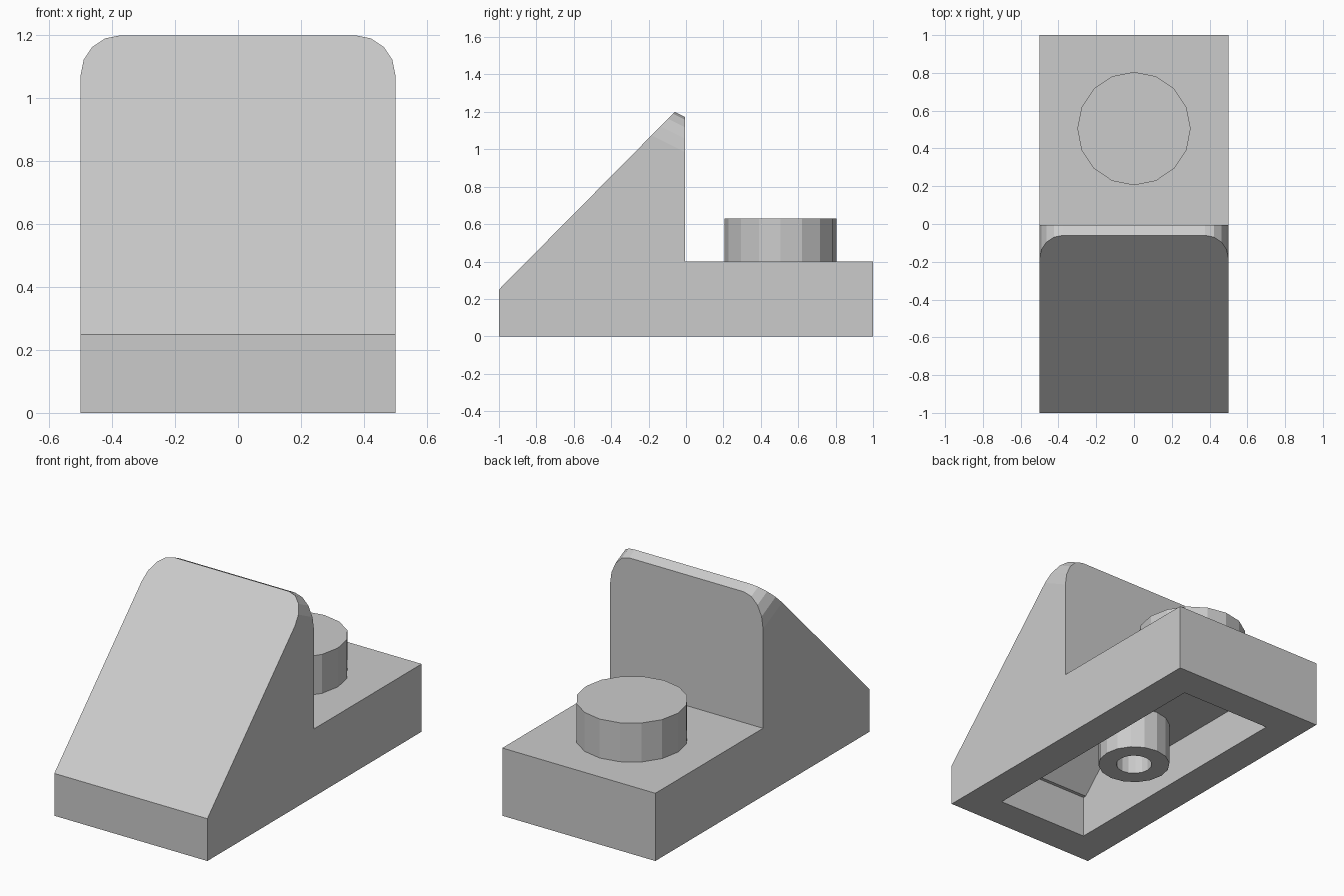
import bpy, bmesh
from math import sin, cos, pi

if "Cube" in bpy.data.objects:
    bpy.data.objects.remove(bpy.data.objects["Cube"])


def finish(name, bm):
    bmesh.ops.recalc_face_normals(bm, faces=bm.faces)
    mesh = bpy.data.meshes.new(name)
    bm.to_mesh(mesh)
    bm.free()
    obj = bpy.data.objects.new(name, mesh)
    bpy.context.collection.objects.link(obj)
    return obj


def prism(name, profile, half_width):
    """Extrude a (y, z) profile across x."""
    bm = bmesh.new()
    face = bm.faces.new([bm.verts.new((-half_width, y, z)) for y, z in profile])
    out = bmesh.ops.extrude_face_region(bm, geom=[face])
    verts = [v for v in out["geom"] if isinstance(v, bmesh.types.BMVert)]
    bmesh.ops.translate(bm, verts=verts, vec=(2 * half_width, 0, 0))
    return finish(name, bm)


def ring(bm, radius, y, z, sides=16):
    return [bm.verts.new((radius * cos(2 * pi * i / sides),
                          y + radius * sin(2 * pi * i / sides), z)) for i in range(sides)]


def bridge(bm, a, b):
    for i in range(len(a)):
        j = (i + 1) % len(a)
        bm.faces.new((a[i], a[j], b[j], b[i]))


# Flat base, with the lower part of the wedge above it
W, BACK, R, SEG = 0.5, -0.005, 0.125, 4
bm = bmesh.new()

# Rounded outline on the slope, swept back and down to the vertical wall
right = [(W - R + R * cos(pi / 2 * i / SEG), 1.2 - R + R * sin(pi / 2 * i / SEG))
         for i in range(SEG + 1)]
outline = right + [(-x, z) for x, z in reversed(right)]
slope_y = lambda z: -1 + (z - 0.25) * 0.94 / 0.95
front = [bm.verts.new((x, slope_y(z), z)) for x, z in outline]
rear = [bm.verts.new((x, BACK, z - 0.5 * (BACK - slope_y(z)))) for x, z in outline]
for i in range(len(front) - 1):
    bm.faces.new((front[i], front[i + 1], rear[i + 1], rear[i]))

# Lower corners, right then left
low = [[bm.verts.new((s * W, y, z)) for y, z in
        ((-1, 0.25), (-1, 0), (1, 0), (1, 0.4), (BACK, 0.4))] for s in (1, -1)]
bm.faces.new(front + [low[1][0], low[0][0]])
bm.faces.new(rear + [low[1][4], low[0][4]])
for k, side in ((0, low[0]), (-1, low[1])):
    bm.faces.new([front[k]] + side + [rear[k]])
for i in range(4):
    bm.faces.new((low[0][i], low[0][i + 1], low[1][i + 1], low[1][i]))
body = finish("wedge_body", bm)

# Hollow underside
cutter = prism("cavity_cutter", [(-0.8, -0.1), (0.8, -0.1), (0.8, 0.25), (-0.2, 0.25),
                                 (-0.2, 0.83), (-0.78, 0.25), (-0.8, 0.25)], 0.3)
cutter.hide_render = True
mod = body.modifiers.new("cavity", 'BOOLEAN')
mod.operation = 'DIFFERENCE'
mod.solver = 'EXACT'
mod.object = cutter
bpy.context.view_layer.objects.active = body
bpy.ops.object.modifier_apply(modifier=mod.name)
bpy.data.objects.remove(cutter)

# Stud on the flat rear half
bm = bmesh.new()
bottom, top = ring(bm, 0.3, 0.505, 0.4), ring(bm, 0.3, 0.505, 0.63)
bridge(bm, bottom, top)
bm.faces.new(top)
bm.faces.new(bottom)
finish("stud", bm)

# Hollow tube under the middle
bm = bmesh.new()
rings = [ring(bm, r, 0, z) for r, z in ((0.2, 0), (0.2, 0.25), (0.1, 0.25), (0.1, 0))]
for i in range(4):
    bridge(bm, rings[i], rings[(i + 1) % 4])
finish("underside_tube", bm)
